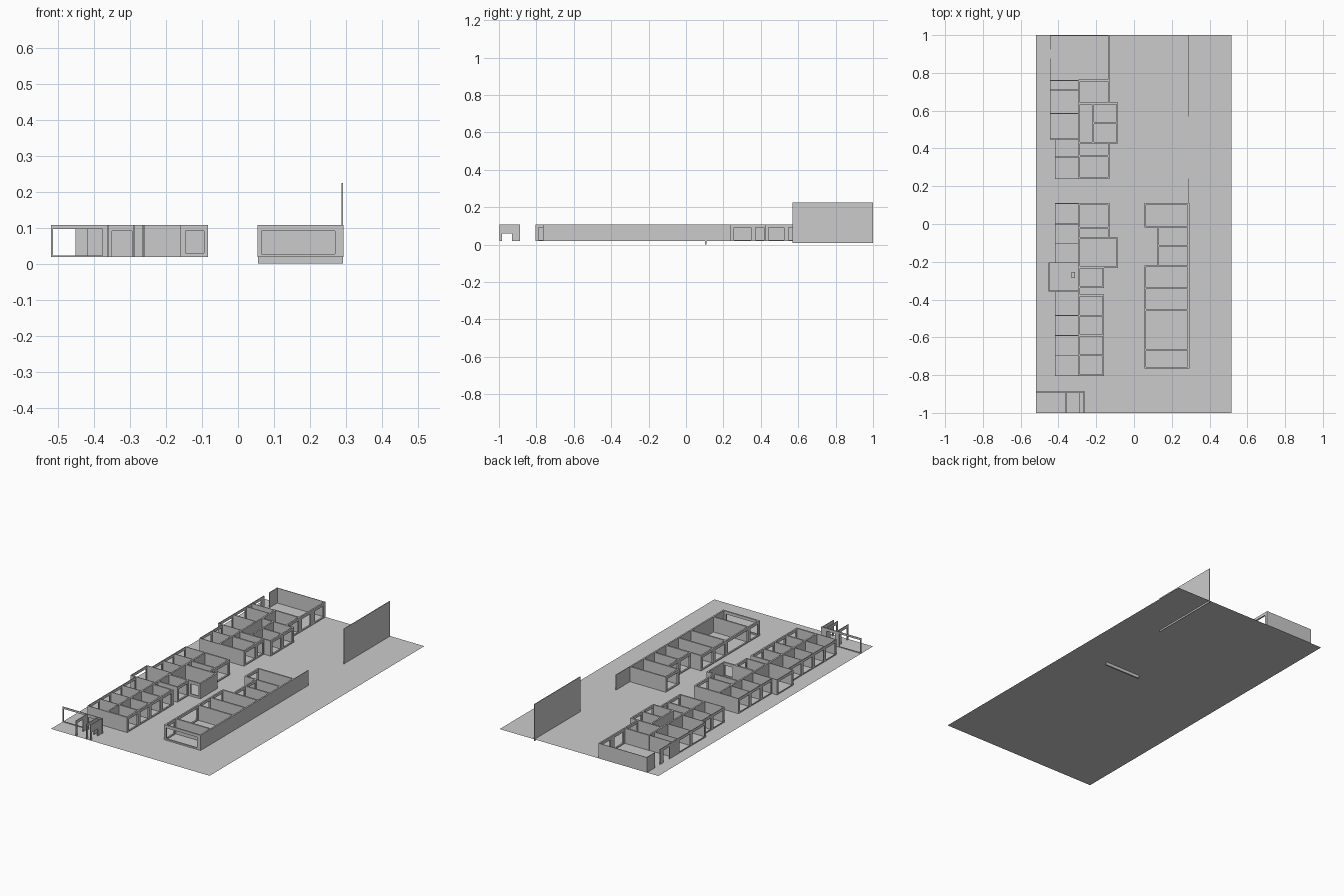
import bpy, bmesh

if "Cube" in bpy.data.objects:
    bpy.data.objects.remove(bpy.data.objects["Cube"])

G, TOP = 0.018, 0.107      # ground level, wall top
THICK, THIN = 0.009, 0.004


def box(bm, x0, x1, y0, y1, z0, z1):
    v = bmesh.ops.create_cube(bm, size=1)["verts"]
    for p in v:
        p.co = (x0 if p.co.x < 0 else x1, y0 if p.co.y < 0 else y1, z0 if p.co.z < 0 else z1)


def finish(bm, name):
    me = bpy.data.meshes.new(name)
    bm.to_mesh(me)
    bm.free()
    ob = bpy.data.objects.new(name, me)
    bpy.context.collection.objects.link(ob)
    return ob


def wall(bm, axis, pos, a, b, t=THICK, hole=None, z0=G, z1=TOP):
    """Straight wall along 'x' or 'y' with an optional opening (start, end, sill, head)."""
    def piece(s, e, lo, hi):
        if e - s < 1e-4 or hi - lo < 1e-4:
            return
        if axis == 'x':
            box(bm, s, e, pos - t / 2, pos + t / 2, lo, hi)
        else:
            box(bm, pos - t / 2, pos + t / 2, s, e, lo, hi)
    if not hole:
        piece(a, b, z0, z1)
        return
    h0, h1, sill, head = hole
    piece(a, h0, z0, z1)
    piece(h1, b, z0, z1)
    piece(h0, h1, z0, sill)
    piece(h0, h1, head, z1)


def row(name, spine, outer, ys, t, closed=(), cross_t=None):
    """Row of rooms: spine wall, cross walls at each y, open-framed facade per room."""
    bm = bmesh.new()
    xa, xb = min(spine, outer), max(spine, outer)
    wall(bm, 'y', spine, ys[0], ys[-1], THICK)
    for y in ys:
        wall(bm, 'x', y, xa - t / 2, xb + t / 2, cross_t or t)
    for i, (a, b) in enumerate(zip(ys, ys[1:])):
        m = 0.012
        hole = None if i in closed else (a + m, b - m, G + 0.006, 0.091)
        wall(bm, 'y', outer, a, b, t, hole)
    return finish(bm, name)


# Ground sheet
bm = bmesh.new()
pts = [(-0.52, -1), (0.515, -1), (0.515, 1), (-0.52, 1)]
bm.faces.new([bm.verts.new((x, y, G)) for x, y in pts])
finish(bm, "ground_sheet")

# South block of the left range
row("south_west_rooms", -0.29, -0.417, [-0.803, -0.695, -0.59, -0.485, -0.355], THIN)
row("south_east_rooms", -0.29, -0.163, [-0.801, -0.695, -0.59, -0.485, -0.379], THICK)

# Middle block
row("middle_west_rooms", -0.29, -0.417, [-0.205, -0.105, 0.0, 0.108], THIN)
row("entry_bay", -0.29, -0.45, [-0.355, -0.205], THIN)
row("middle_small_room", -0.29, -0.163, [-0.333, -0.23], THICK)
row("middle_east_rooms", -0.29, -0.133, [-0.075, -0.02, 0.106], THICK)
bm = bmesh.new()
wall(bm, 'x', -0.228, -0.29, -0.084, THICK, (-0.146, -0.095, 0.03, 0.09))
wall(bm, 'x', -0.075, -0.29, -0.084)
wall(bm, 'y', -0.29, -0.228, -0.075)
wall(bm, 'y', -0.088, -0.228, -0.075)
finish(bm, "hall_projection")

# Small counter in the entry bay
bm = bmesh.new()
box(bm, -0.33, -0.312, -0.285, -0.255, G, 0.06)
finish(bm, "entry_counter")

# North block
row("north_west_rooms", -0.29, -0.417, [0.24, 0.355, 0.45], THIN)
row("north_west_wide_rooms", -0.29, -0.443, [0.45, 0.585, 0.71, 0.76], THIN, closed=(2,))
row("north_east_rooms", -0.29, -0.133, [0.244, 0.36, 0.43], THICK)
row("north_projecting_rooms", -0.217, -0.089, [0.43, 0.535, 0.638], THICK)
row("north_upper_room", -0.29, -0.133, [0.638, 0.76], THICK)
bm = bmesh.new()
wall(bm, 'y', -0.29, 0.43, 0.64)
wall(bm, 'x', 0.43, -0.29, -0.217)
wall(bm, 'x', 0.638, -0.29, -0.217)
finish(bm, "north_corridor")

# Large room at the north end, with a full height door gap
bm = bmesh.new()
wall(bm, 'x', 0.998, -0.445, -0.13, THIN)
wall(bm, 'x', 0.76, -0.445, -0.13, THIN)
wall(bm, 'y', -0.443, 0.76, 0.875, THIN, (0.79, 0.845, G, 0.09))
wall(bm, 'y', -0.443, 0.925, 1.0, THIN)
wall(bm, 'y', -0.133, 0.76, 0.88, THICK, (0.78, 0.86, G + 0.006, 0.09))
wall(bm, 'y', -0.133, 0.88, 1.0, THICK, (0.9, 0.98, G + 0.006, 0.09))
finish(bm, "north_large_room")

# Right range, facade towards the street
row("right_south_rooms", 0.288, 0.059, [-0.665, -0.455, -0.34, -0.224], THICK)
row("right_recessed_rooms", 0.288, 0.128, [-0.224, -0.115, -0.014], THICK)
row("right_north_room", 0.288, 0.059, [-0.014, 0.106], THICK)
bm = bmesh.new()
wall(bm, 'x', -0.761, 0.055, 0.292, THICK, (0.065, 0.27, 0.026, 0.09))
wall(bm, 'y', 0.059, -0.765, -0.665, THICK, (-0.75, -0.68, G + 0.006, 0.09))
wall(bm, 'y', 0.288, -0.765, -0.665)
finish(bm, "right_front_room")
bm = bmesh.new()
wall(bm, 'x', 0.106, 0.055, 0.292, THICK, None, 0.0, G + 0.001)
finish(bm, "right_footing")

# Boundary walls
bm = bmesh.new()
wall(bm, 'y', 0.29, 0.106, 0.24, THIN)
finish(bm, "boundary_wall_low")
bm = bmesh.new()
wall(bm, 'y', 0.29, 0.57, 1.0, THIN, None, 0.008, 0.224)
finish(bm, "boundary_wall_tall")

# Gate frame at the south-west corner
bm = bmesh.new()
wall(bm, 'x', -0.89, -0.52, -0.26, THIN, (-0.514, -0.45, G, 0.094))
wall(bm, 'x', -0.892, -0.52, -0.26, THIN, None, 0.094, TOP)
bm.free()
bm = bmesh.new()
wall(bm, 'x', -0.89, -0.52, -0.37, THIN, (-0.514, -0.376, G + 0.004, 0.096))
wall(bm, 'x', -0.89, -0.37, -0.26, THIN, (-0.35, -0.295, G, 0.09))
for x in (-0.36, -0.29, -0.265):
    wall(bm, 'y', x, -0.998, -0.89, THIN, (-0.985, -0.93, G, 0.06 if x > -0.28 else 0.09))
finish(bm, "gate_frame")
